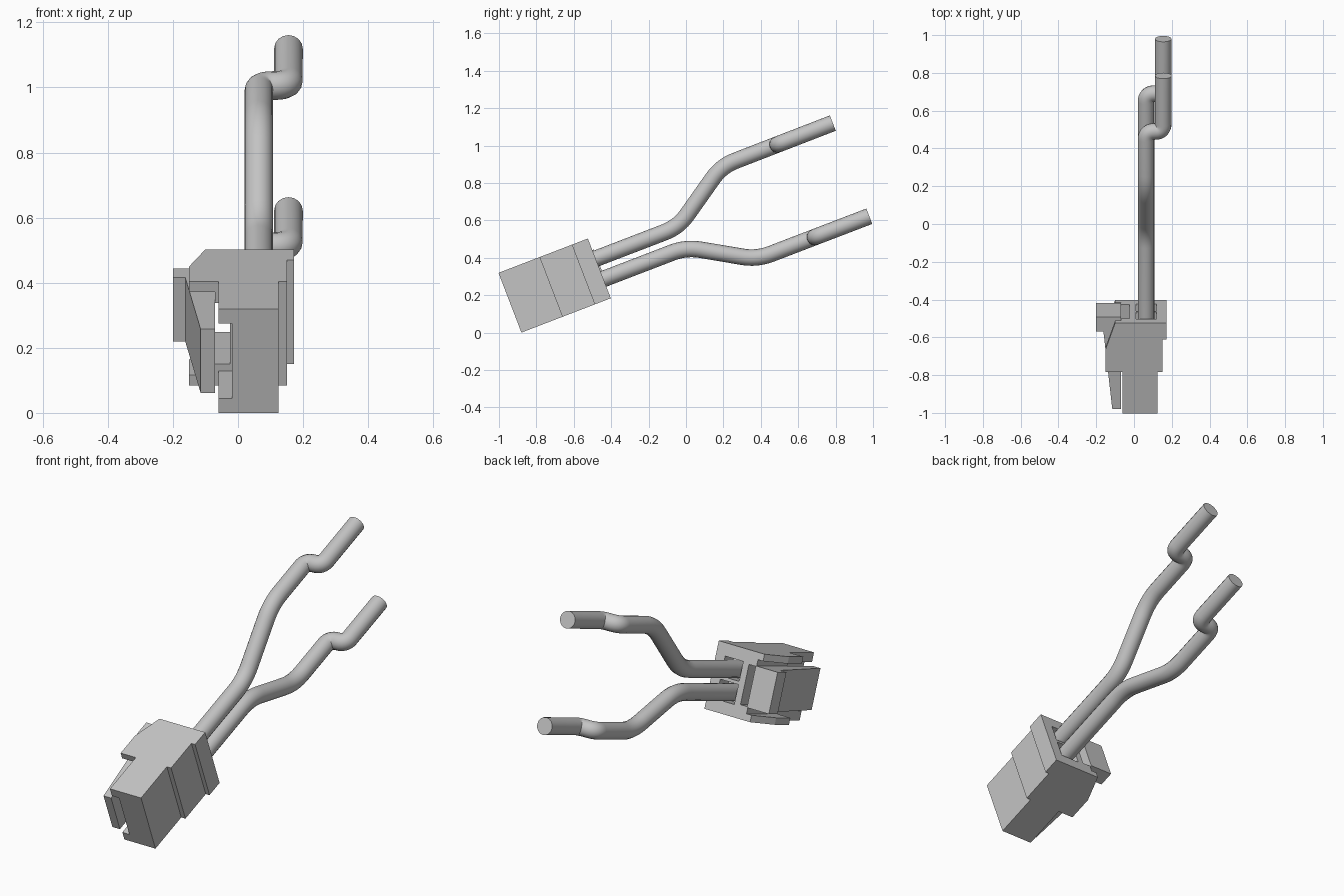
import bpy, bmesh, math
from mathutils import Vector

scene = bpy.context.scene
if "Cube" in bpy.data.objects:
    bpy.data.objects.remove(bpy.data.objects["Cube"], do_unlink=True)

TILT = math.radians(21)
FRONT = (0, -0.88, 0)      # lower front edge of the housing
LENGTH, HEIGHT = 0.512, 0.342

grey = bpy.data.materials.new("plain grey")
grey.use_nodes = True
grey.diffuse_color = (0.55, 0.55, 0.55, 1)
grey.node_tree.nodes["Principled BSDF"].inputs["Base Color"].default_value = grey.diffuse_color


def prism(name, outline, low, high):
    """Extrude an outline of (across, along) points upward, then tilt it."""
    bm = bmesh.new()
    face = bm.faces.new([bm.verts.new((x, y, low)) for x, y in outline])
    top = bmesh.ops.extrude_face_region(bm, geom=[face])["geom"]
    verts = [g for g in top if isinstance(g, bmesh.types.BMVert)]
    bmesh.ops.translate(bm, verts=verts, vec=(0, 0, high - low))
    bmesh.ops.recalc_face_normals(bm, faces=bm.faces)
    mesh = bpy.data.meshes.new(name)
    bm.to_mesh(mesh)
    bm.free()
    mesh.materials.append(grey)
    obj = bpy.data.objects.new(name, mesh)
    obj.location = FRONT
    obj.rotation_euler.x = TILT
    scene.collection.objects.link(obj)
    return obj


def box(name, x0, x1, y0, y1, low, high):
    return prism(name, [(x0, y0), (x1, y0), (x1, y1), (x0, y1)], low, high)


def cut(target, cutter):
    cutter.hide_render = True
    cutter.hide_set(True)
    cutter.display_type = 'WIRE'
    mod = target.modifiers.new(cutter.name, 'BOOLEAN')
    mod.operation = 'DIFFERENCE'
    mod.solver = 'EXACT'
    mod.object = cutter


# Housing: stepped on the left side, tapered guard walls on the right side
housing = prism("housing", [
    (-0.06, 0), (0.125, 0), (0.125, 0.235), (0.15, 0.235), (0.15, 0.42),
    (0.172, 0.42), (0.172, LENGTH), (-0.1, LENGTH), (-0.15, 0.365),
    (-0.15, 0.235), (-0.06, 0.235)], 0, HEIGHT)

# Latch channel, widening behind the nose and between the guard walls
cut(housing, box("nose_groove_cutter", -0.3, -0.018, -0.1, 0.235, 0.048, HEIGHT - 0.048))
cut(housing, box("channel_cutter", -0.3, -0.025, 0.2, 0.6, 0.07, HEIGHT - 0.07))
cut(housing, box("guard_gap_cutter", -0.3, -0.07, 0.2, 0.6, 0.035, HEIGHT - 0.035))

# Wire sockets in the back
WIRE_X, WIRE_R = 0.064, 0.044
for name, level in (("upper", 0.228), ("lower", 0.112)):
    cut(housing, box(name + "_socket_cutter", WIRE_X - 0.054, WIRE_X + 0.054,
                     LENGTH - 0.08, 0.6, level - 0.05, level + 0.05))

# Latch lever with its thumb tab
prism("latch_lever", [
    (-0.07, 0), (-0.07, 0.52), (-0.2, 0.52), (-0.2, 0.44),
    (-0.162, 0.44), (-0.115, 0)], 0.066, 0.276)


def rounded(points, trims, steps=8):
    """Replace each inner corner by a smooth arc-like bend."""
    pts = [Vector(p) for p in points]
    path = [pts[0]]
    for a, b, c, t in zip(pts, pts[1:], pts[2:], trims):
        start = b + (a - b).normalized() * t
        end = b + (c - b).normalized() * t
        for i in range(steps + 1):
            f = i / steps
            path.append(start * (1 - f) ** 2 + b * 2 * f * (1 - f) + end * f ** 2)
    return path + [pts[-1]]


def wire(name, side_points):
    """Sweep a round wire; it shifts sideways at the second-last point."""
    *first, jog, end = side_points
    points = [(WIRE_X, y, z) for y, z in first + [jog]]
    points += [(WIRE_X + 0.091, y, z) for y, z in (jog, end)]
    path = rounded(points, (0.08, 0.08, 0.045, 0.045))
    curve = bpy.data.curves.new(name, 'CURVE')
    curve.dimensions = '3D'
    curve.bevel_depth = WIRE_R
    curve.bevel_resolution = 6
    curve.use_fill_caps = True
    spline = curve.splines.new('POLY')
    spline.points.add(len(path) - 1)
    for point, co in zip(spline.points, path):
        point.co = (*co, 1)
    curve.materials.append(grey)
    obj = bpy.data.objects.new(name, curve)
    scene.collection.objects.link(obj)
    bpy.ops.object.select_all(action='DESELECT')
    obj.select_set(True)
    bpy.context.view_layer.objects.active = obj
    bpy.ops.object.convert(target='MESH')
    bpy.ops.object.shade_smooth_by_angle(angle=math.radians(40))


# Two wires leaving the back and spreading apart
wire("upper_wire", [(-0.54, 0.373), (-0.04, 0.565), (0.19, 0.89), (0.49, 1.006), (0.785, 1.12)])
wire("lower_wire", [(-0.5, 0.264), (0, 0.456), (0.38, 0.392), (0.69, 0.511), (0.98, 0.622)])
